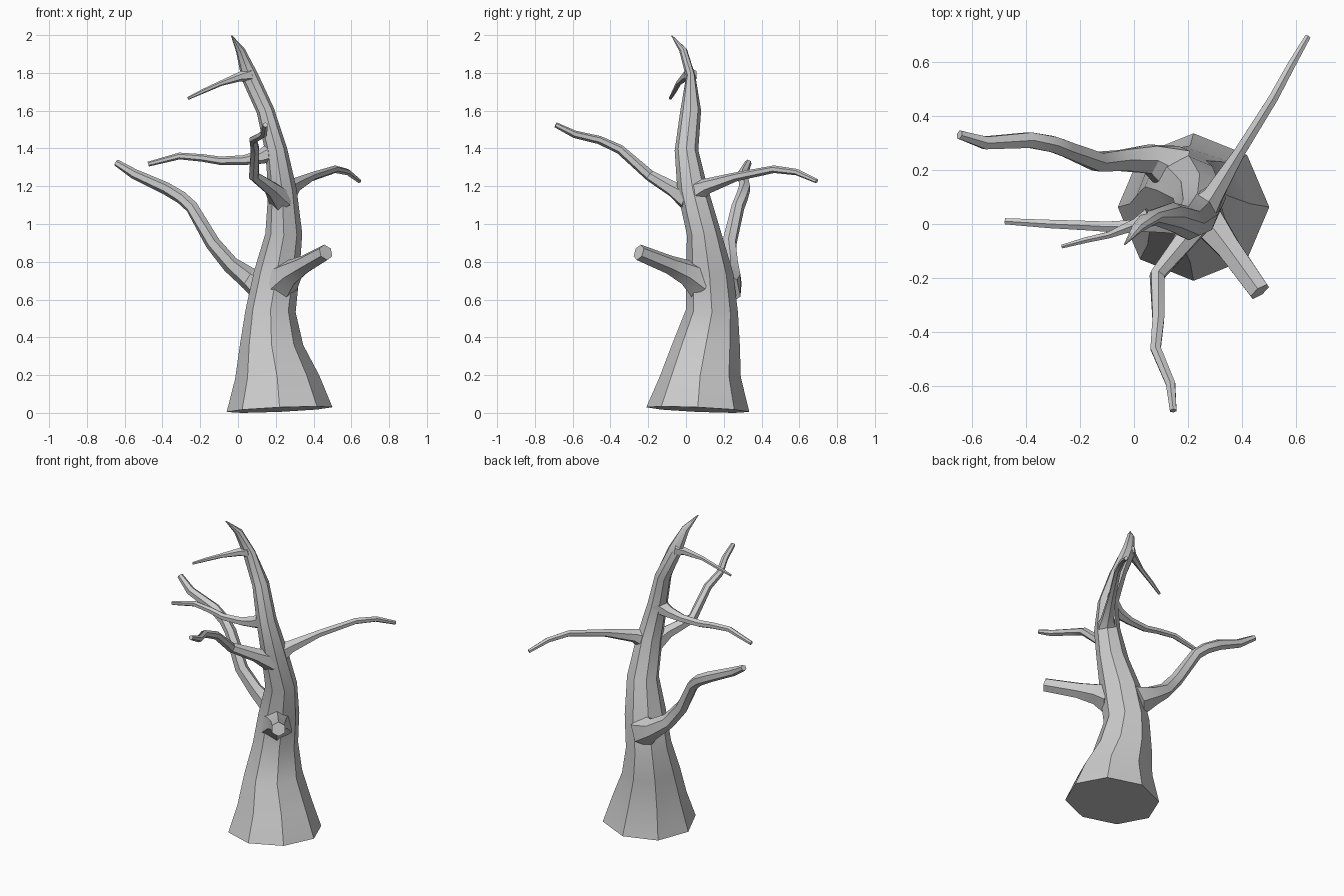
import bpy, math
from mathutils import Vector


def loft(name, rings, angle=28):
    """Skin a list of vertex rings, capping both ends."""
    n = len(rings[0])
    verts = [v for r in rings for v in r]
    faces = []
    for i in range(len(rings) - 1):
        for j in range(n):
            k = (j + 1) % n
            faces.append((i*n + j, i*n + k, (i+1)*n + k, (i+1)*n + j))
    faces.append(tuple(reversed(range(n))))
    faces.append(tuple((len(rings) - 1)*n + j for j in range(n)))
    me = bpy.data.meshes.new(name)
    me.from_pydata(verts, [], faces)
    me.update()
    ob = bpy.data.objects.new(name, me)
    bpy.context.collection.objects.link(ob)
    bpy.ops.object.select_all(action='DESELECT')
    bpy.context.view_layer.objects.active = ob
    ob.select_set(True)
    bpy.ops.object.shade_smooth_by_angle(angle=math.radians(angle))
    return ob


def trunk_ring(z, x0, x1, y0, y1, tx, ty, sides=8):
    """Elliptical octagon filling the given extents, tilted along x and y."""
    out = []
    for j in range(sides):
        a = 2*math.pi*j/sides
        dx = (x1 - x0)/2*math.cos(a)
        dy = (y1 - y0)/2*math.sin(a)
        out.append(Vector(((x0 + x1)/2 + dx, (y0 + y1)/2 + dy, z + tx*dx + ty*dy)))
    return out


def branch(name, path, sides=6):
    """Tapered tube along points (x, y, z, radius)."""
    pts = [Vector(p[:3]) for p in path]
    rings = []
    for i, p in enumerate(pts):
        t = Vector((0, 0, 0))
        if i > 0:
            t += (p - pts[i-1]).normalized()
        if i < len(pts) - 1:
            t += (pts[i+1] - p).normalized()
        t.normalize()
        side = t.cross(Vector((0, 0, 1))).normalized()
        up = side.cross(t)
        r = path[i][3]
        rings.append([p + r*(math.cos(a)*up - math.sin(a)*side)
                      for a in (2*math.pi*j/sides for j in range(sides))])
    return loft(name, rings)


# Trunk: z, x range, y range, tilt
loft("trunk", [trunk_ring(*r) for r in [
    (0.0175, -0.06, 0.50, -0.21, 0.335, 0.045, -0.045),
    (0.19, -0.015, 0.43, -0.14, 0.29, 0.04, 0),
    (0.36, 0.01, 0.345, -0.075, 0.285, 0, 0),
    (0.54, 0.04, 0.305, 0.00, 0.275, -0.05, -0.05),
    (0.74, 0.085, 0.325, 0.00, 0.25, -0.1, 0),
    (0.95, 0.145, 0.34, 0.005, 0.185, 0, 0.1),
    (1.18, 0.16, 0.31, -0.045, 0.115, 0.1, 0.15),
    (1.39, 0.145, 0.26, -0.06, 0.065, 0.2, 0),
    (1.60, 0.10, 0.19, -0.03, 0.08, 0.3, 0),
    (1.78, 0.02, 0.105, 0.00, 0.05, 0.4, 0.1),
    (1.92, -0.01, 0.035, -0.035, 0.005, 0.4, 0.3),
    (1.997, -0.037, -0.031, -0.078, -0.072, 0.4, 0.3)]])

# Branches, from the lowest up
branch("lower_left_branch", [
    (0.15, 0.20, 0.66, 0.10), (0.06, 0.24, 0.71, 0.06), (-0.04, 0.235, 0.785, 0.045),
    (-0.135, 0.23, 0.90, 0.04), (-0.245, 0.275, 1.09, 0.035), (-0.30, 0.295, 1.14, 0.034),
    (-0.385, 0.31, 1.19, 0.033), (-0.55, 0.30, 1.265, 0.027), (-0.645, 0.33, 1.325, 0.018)])
branch("broken_stub", [
    (0.23, 0.07, 0.70, 0.10), (0.28, 0.00, 0.745, 0.068), (0.35, -0.09, 0.785, 0.05),
    (0.465, -0.25, 0.85, 0.043)])
branch("front_branch", [
    (0.23, 0.02, 1.13, 0.07), (0.18, -0.07, 1.185, 0.042), (0.085, -0.19, 1.255, 0.03),
    (0.09, -0.35, 1.395, 0.025), (0.08, -0.46, 1.445, 0.022), (0.135, -0.59, 1.475, 0.02),
    (0.145, -0.69, 1.525, 0.014)])
branch("back_right_branch", [
    (0.24, 0.04, 1.16, 0.075), (0.295, 0.11, 1.20, 0.042), (0.39, 0.265, 1.25, 0.024),
    (0.515, 0.465, 1.29, 0.02), (0.58, 0.585, 1.275, 0.017), (0.642, 0.692, 1.227, 0.012)])
branch("upper_left_branch", [
    (0.20, 0.01, 1.39, 0.06), (0.12, 0.00, 1.355, 0.037), (0.03, -0.005, 1.338, 0.026),
    (-0.095, -0.01, 1.335, 0.022), (-0.19, -0.005, 1.35, 0.02), (-0.31, 0.00, 1.36, 0.018),
    (-0.475, 0.01, 1.317, 0.013)])
branch("top_twig", [
    (0.06, 0.025, 1.79, 0.04), (0.01, 0.00, 1.78, 0.025), (-0.09, -0.04, 1.745, 0.014),
    (-0.18, -0.06, 1.705, 0.012), (-0.265, -0.083, 1.665, 0.008)])
